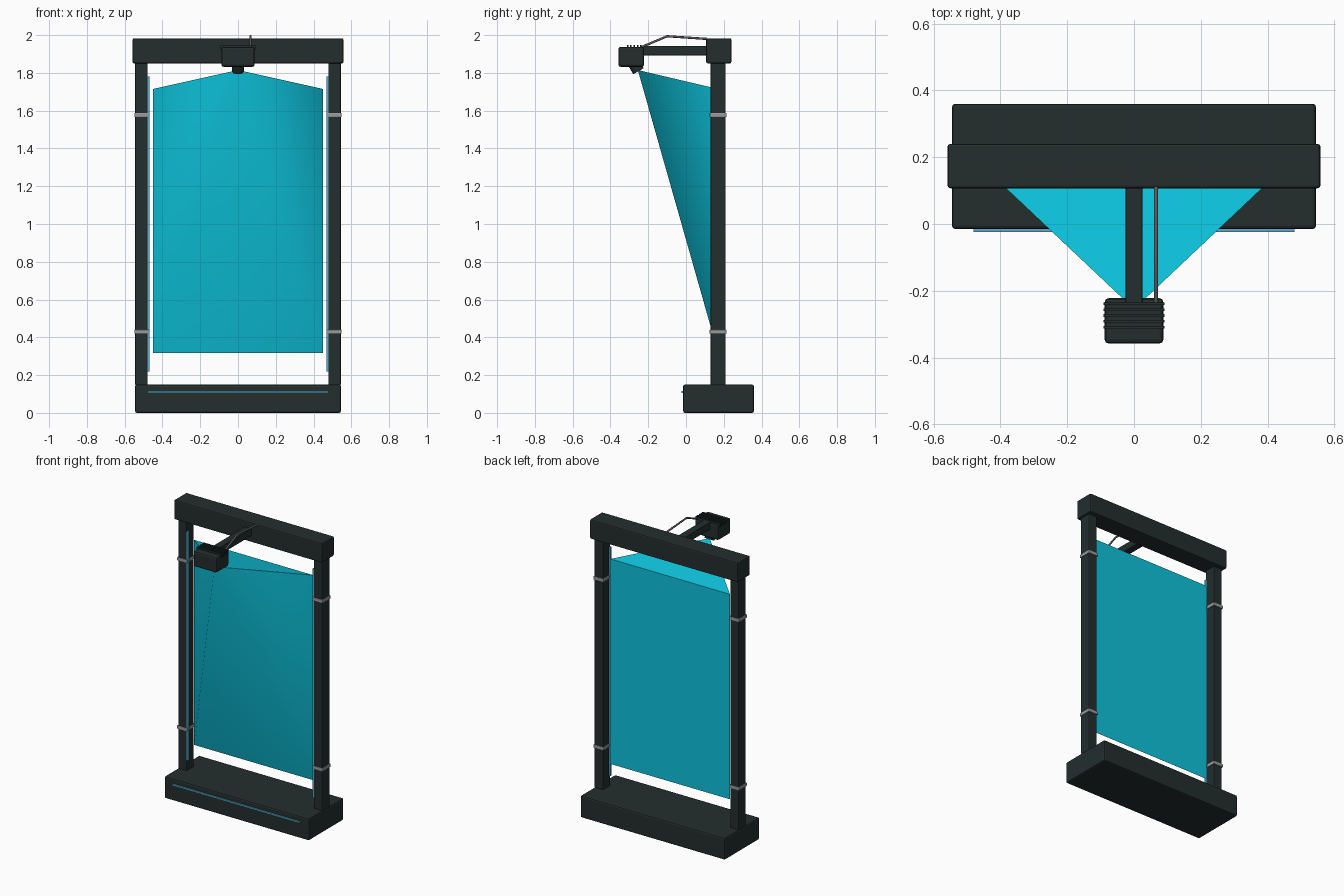
import bpy, bmesh, math
from mathutils import Vector

old = bpy.data.objects.get("Cube")
if old:
    bpy.data.objects.remove(old, do_unlink=True)


def material(name, rgb):
    m = bpy.data.materials.new(name)
    m.use_nodes = True
    m.diffuse_color = (*rgb, 1)
    bsdf = next(n for n in m.node_tree.nodes if n.type == 'BSDF_PRINCIPLED')
    bsdf.inputs["Base Color"].default_value = (*rgb, 1)
    return m


DARK = material("dark_housing", (0.017, 0.027, 0.027))
CYAN = material("cyan_light", (0.004, 0.55, 0.72))
BLUE = material("blue_strip", (0.09, 0.42, 0.62))
METAL = material("clamp_metal", (0.33, 0.33, 0.33))
CABLE = material("cable_grey", (0.13, 0.12, 0.12))


def add_object(name, bm, mat):
    bmesh.ops.recalc_face_normals(bm, faces=bm.faces)
    mesh = bpy.data.meshes.new(name)
    bm.to_mesh(mesh)
    bm.free()
    mesh.materials.append(mat)
    ob = bpy.data.objects.new(name, mesh)
    bpy.context.collection.objects.link(ob)
    return ob


def box(name, x, y, z, mat, bevel=0.0):
    """Box from (min, max) ranges, optionally with rounded edges."""
    bm = bmesh.new()
    bmesh.ops.create_cube(bm, size=1)
    for v in bm.verts:
        v.co = [r[0] if c < 0 else r[1] for c, r in zip(v.co, (x, y, z))]
    ob = add_object(name, bm, mat)
    if bevel:
        mod = ob.modifiers.new("bevel", 'BEVEL')
        mod.width = bevel
        mod.segments = 2
    return ob


def smooth(ob, angle):
    bpy.ops.object.select_all(action='DESELECT')
    ob.select_set(True)
    bpy.context.view_layer.objects.active = ob
    bpy.ops.object.shade_smooth_by_angle(angle=math.radians(angle))


# Frame
box("base", (-0.545, 0.545), (-0.015, 0.36), (0, 0.15), DARK, 0.01)
box("top_beam", (-0.558, 0.558), (0.107, 0.24), (1.85, 1.983), DARK, 0.008)
box("base_light_strip", (-0.48, 0.48), (-0.024, -0.013), (0.106, 0.117), BLUE)

for side, s in (("left", 1), ("right", -1)):
    def span(a, b):
        return tuple(sorted((s * a, s * b)))
    box(side + "_post", span(0.478, 0.544), (0.13, 0.21), (0.145, 1.855), DARK, 0.006)
    box(side + "_light_strip", span(0.468, 0.48), (0.132, 0.146), (0.22, 1.78), BLUE)
    for level, z in (("lower", 0.43), ("upper", 1.577)):
        box(f"{side}_{level}_clamp", span(0.473, 0.549), (0.125, 0.215),
            (z - 0.011, z + 0.011), METAL, 0.004)

# Projector on its arm
box("arm", (-0.025, 0.025), (-0.24, 0.12), (1.893, 1.943), DARK, 0.003)
box("projector_head", (-0.088, 0.088), (-0.358, -0.222), (1.832, 1.938), DARK, 0.012)
for i in range(5):
    y = -0.309 + i * 0.0175
    box(f"cooling_fin_{i + 1}", (-0.092, 0.092), (y - 0.004, y + 0.004),
        (1.92, 1.948), DARK)

# Lens tilted toward the screen
apex = Vector((0, -0.255, 1.815))
aim = Vector((0, 0.5, -0.85)).normalized()
bm = bmesh.new()
bmesh.ops.create_cone(bm, cap_ends=True, segments=24, radius1=0.032,
                      radius2=0.032, depth=0.05)
lens = add_object("lens", bm, DARK)
lens.rotation_euler = aim.to_track_quat('Z', 'Y').to_euler()
lens.location = apex - aim * 0.018
smooth(lens, 40)

# Light volume widening to the screen rectangle
bm = bmesh.new()
tip = bm.verts.new(apex)
rim = [bm.verts.new((x, 0.17, z)) for x, z in
       ((-0.45, 0.318), (0.45, 0.318), (0.45, 1.715), (-0.45, 1.715))]
bm.faces.new(rim)
for i in range(4):
    bm.faces.new((rim[i], rim[(i + 1) % 4], tip))
smooth(add_object("projection_and_screen", bm, CYAN), 60)

# Cable from head to top beam
curve = bpy.data.curves.new("cable", 'CURVE')
curve.dimensions = '3D'
curve.bevel_depth = 0.006
curve.bevel_resolution = 2
curve.use_fill_caps = True
path = curve.splines.new('POLY')
points = [(-0.24, 1.935), (-0.1, 1.994), (0.11, 1.98)]
path.points.add(len(points) - 1)
for p, (y, z) in zip(path.points, points):
    p.co = (0.066, y, z, 1)
curve.materials.append(CABLE)
bpy.context.collection.objects.link(bpy.data.objects.new("cable", curve))
